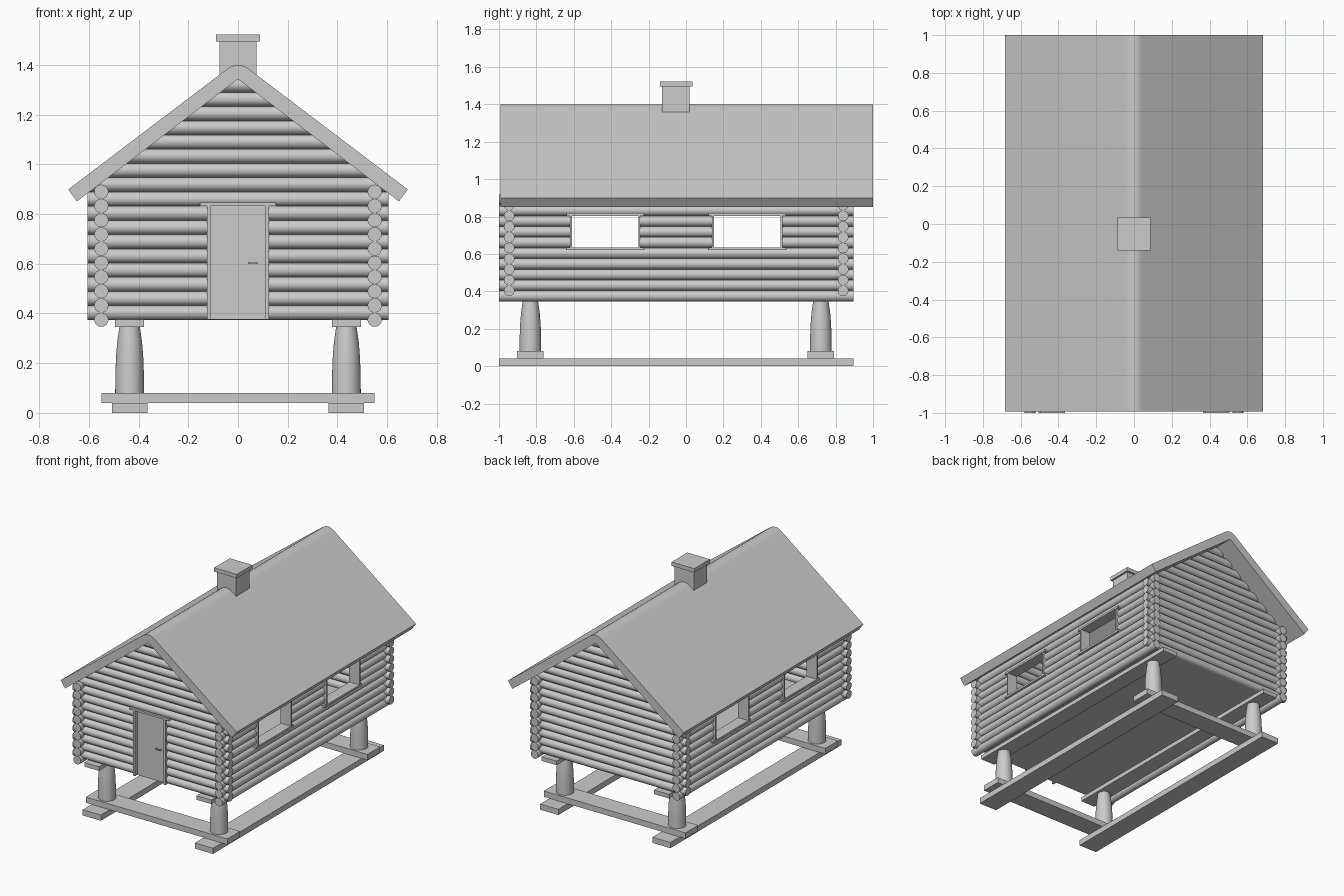
import bpy, bmesh, math
from mathutils import Matrix, Vector

if "Cube" in bpy.data.objects:
    bpy.data.objects.remove(bpy.data.objects["Cube"])

R, STEP = 0.0286, 0.0572            # log radius and course height
SLOPE, EAVE_APEX = 0.759, 1.343     # underside of roof


def finish(name, bm, smooth=False):
    bmesh.ops.recalc_face_normals(bm, faces=bm.faces)
    me = bpy.data.meshes.new(name)
    bm.to_mesh(me)
    bm.free()
    ob = bpy.data.objects.new(name, me)
    bpy.context.collection.objects.link(ob)
    if smooth:
        bpy.ops.object.select_all(action='DESELECT')
        ob.select_set(True)
        bpy.context.view_layer.objects.active = ob
        bpy.ops.object.shade_smooth_by_angle(angle=math.radians(35))
    return ob


def box(name, x0, x1, y0, y1, z0, z1):
    bm = bmesh.new()
    m = Matrix.Translation(((x0 + x1) / 2, (y0 + y1) / 2, (z0 + z1) / 2))
    m = m @ Matrix.Diagonal((abs(x1 - x0), y1 - y0, z1 - z0, 1))
    bmesh.ops.create_cube(bm, size=1, matrix=m)
    return finish(name, bm)


def add_log(bm, axis, a, b, other, z):
    """Add a horizontal log from a to b along the x or y axis."""
    mid = (a + b) / 2
    if axis == 'X':
        m = Matrix.Translation((mid, other, z)) @ Matrix.Rotation(math.pi / 2, 4, 'Y')
    else:
        m = Matrix.Translation((other, mid, z)) @ Matrix.Rotation(math.pi / 2, 4, 'X')
    bmesh.ops.create_cone(bm, cap_ends=True, segments=24, radius1=R, radius2=R,
                          depth=b - a, matrix=m)


def mirrored(name, s):
    return ("right_" if s > 0 else "left_") + name


# Gable walls, trimmed to the roof slope; the front one leaves a doorway
for name, y, door in (("front_log_wall", -0.945, True), ("back_log_wall", 0.84, False)):
    bm = bmesh.new()
    for i in range(17):
        z = 0.403 + i * STEP
        spans = [(-0.605, -0.12), (0.12, 0.605)] if door and i < 8 else [(-0.605, 0.605)]
        for a, b in spans:
            add_log(bm, 'X', a, b, y, z)
    for s in (-1, 1):
        cut = bmesh.ops.bisect_plane(
            bm, geom=bm.verts[:] + bm.edges[:] + bm.faces[:], dist=1e-5,
            plane_co=(0, 0, EAVE_APEX), plane_no=Vector((s * SLOPE, 0, 1)).normalized(),
            clear_outer=True)
        edges = [e for e in cut['geom_cut']
                 if isinstance(e, bmesh.types.BMEdge) and e.is_boundary]
        bmesh.ops.holes_fill(bm, edges=edges, sides=0)
    finish(name, bm, True)

# Side walls with two window openings each
WINDOWS = ((-0.61, -0.255), (0.15, 0.505))
for s in (-1, 1):
    bm = bmesh.new()
    for i in range(10):
        spans = [(-1, 0.895)]
        if 5 <= i <= 7:
            spans = [(-1, -0.615), (-0.25, 0.145), (0.51, 0.895)]
        for a, b in spans:
            add_log(bm, 'Y', a, b, s * 0.55, 0.375 + i * STEP)
    finish(mirrored("log_wall", s), bm, True)

    # Window frames
    for n, (a, b) in enumerate(WINDOWS, 1):
        x0, x1 = s * 0.51, s * 0.59
        w = mirrored("window_%d_" % n, s)
        box(w + "sill", x0, x1, a - 0.03, b + 0.03, 0.62, 0.634)
        box(w + "head", x0, x1, a - 0.03, b + 0.03, 0.804, 0.818)
        box(w + "front_jamb", x0, x1, a - 0.01, a, 0.634, 0.804)
        box(w + "back_jamb", x0, x1, b, b + 0.01, 0.634, 0.804)

    # Door jambs
    box(mirrored("door_jamb", s), s * 0.11, s * 0.125, -0.985, -0.905, 0.375, 0.832)

# Door, lintel and handle
box("door_panel", -0.11, 0.11, -0.96, -0.94, 0.375, 0.832)
box("door_lintel", -0.153, 0.153, -0.985, -0.905, 0.832, 0.846)
box("door_handle", 0.04, 0.08, -0.978, -0.97, 0.599, 0.606)
box("door_handle_stem", 0.072, 0.079, -0.97, -0.96, 0.599, 0.606)

# Floor
box("floor", -0.55, 0.55, -0.945, 0.84, 0.375, 0.39)

# Roof: one extruded profile with a rounded ridge
half = [(0.648, 0.851), (0.683, 0.899)]
a, peak = 0.045, 1.417
for t in (0, 1 / 6, 1 / 3):
    x = a * (1 - 2 * t)
    half.append((x, peak - SLOPE * a * ((1 - t) ** 2 + t ** 2)))
profile = ([(0, EAVE_APEX)] + half + [(0, peak - SLOPE * a / 2)]
           + [(-x, z) for x, z in reversed(half)])
bm = bmesh.new()
face = bm.faces.new([bm.verts.new((x, -0.992, z)) for x, z in profile])
ext = bmesh.ops.extrude_face_region(bm, geom=[face], use_keep_orig=True)
bmesh.ops.translate(bm, vec=(0, 1.992, 0),
                    verts=[v for v in ext['geom'] if isinstance(v, bmesh.types.BMVert)])
finish("roof", bm, True)

# Chimney
box("chimney_stack", -0.075, 0.075, -0.128, 0.02, 1.32, 1.495)
box("chimney_cap", -0.088, 0.088, -0.14, 0.034, 1.495, 1.522)

# Base: runners, floor beams, cross beams and tapered posts
POST = [(0.058, 0.08), (0.0575, 0.15), (0.055, 0.22), (0.05, 0.285), (0.041, 0.347)]
for s in (-1, 1):
    box(mirrored("ground_runner", s), s * 0.365, s * 0.506, -1, 0.895, 0, 0.04)
    box(mirrored("floor_beam", s), s * 0.379, s * 0.494, -1, 0.895, 0.346, 0.375)
    for end, y in (("front", -0.832), ("back", 0.721)):
        bm = bmesh.new()
        rings = [[bm.verts.new((s * 0.436 + r * math.cos(k * math.tau / 32),
                                y + r * math.sin(k * math.tau / 32), z))
                  for k in range(32)] for r, z in POST]
        for lo, hi in zip(rings, rings[1:]):
            for k in range(32):
                j = (k + 1) % 32
                bm.faces.new((lo[k], lo[j], hi[j], hi[k]))
        bm.faces.new(rings[0][::-1])
        bm.faces.new(rings[-1])
        finish(mirrored(end + "_post", s), bm, True)
for end, y in (("front", -0.832), ("back", 0.721)):
    box(end + "_cross_beam", -0.55, 0.55, y - 0.071, y + 0.071, 0.04, 0.08)
